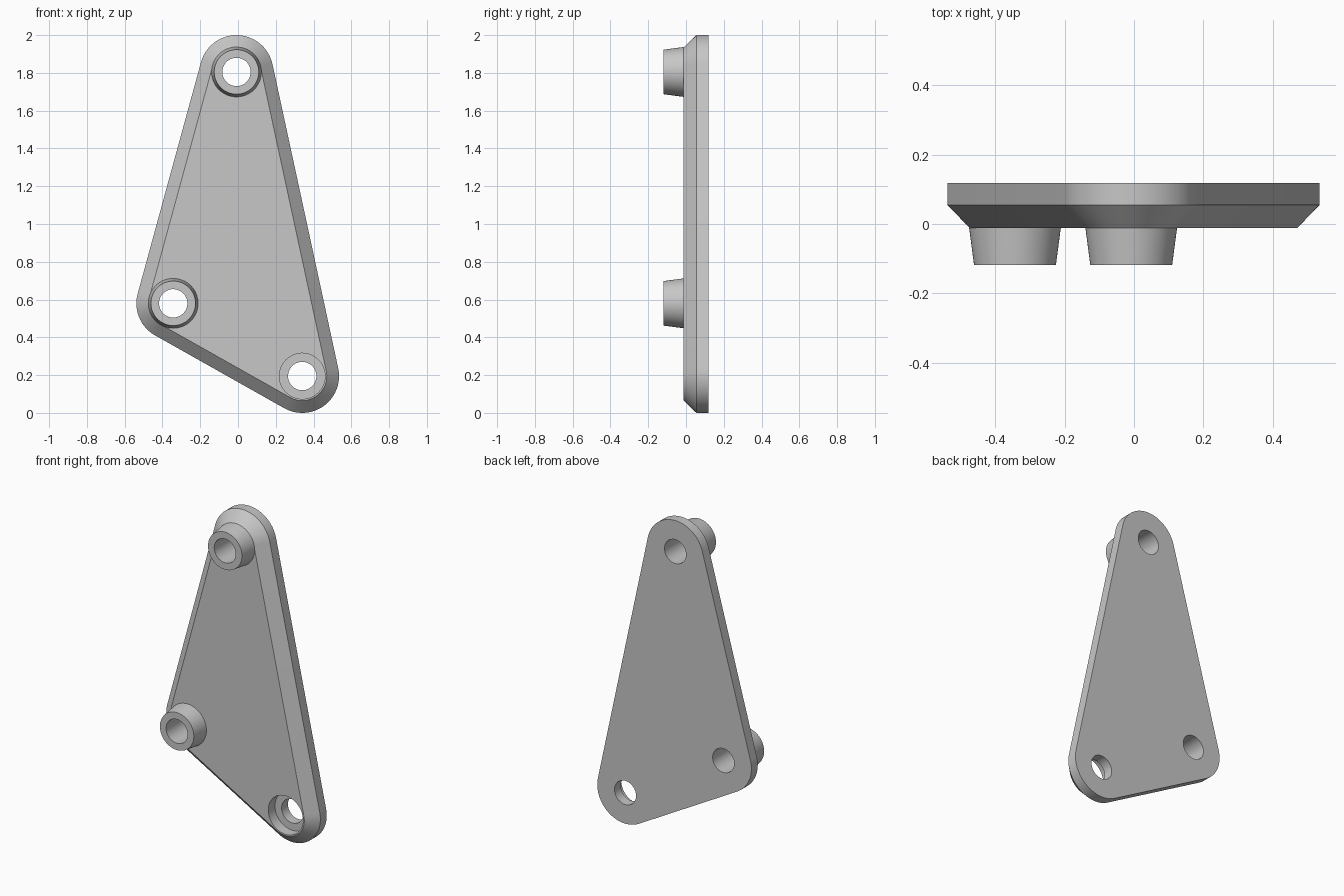
import bpy, bmesh, math
from mathutils import Vector

if "Cube" in bpy.data.objects:
    bpy.data.objects.remove(bpy.data.objects["Cube"], do_unlink=True)

# Corner centres (x, z), counter-clockwise from the front
LEFT_LOW, RIGHT_LOW, TOP = (Vector(c) for c in ((-0.343, 0.58), (0.34, 0.195), (-0.008, 1.805)))
CORNERS = [LEFT_LOW, RIGHT_LOW, TOP]
BACK, EDGE, FRONT, TIP = 0.118, 0.055, -0.012, -0.118
OUTER, INSET, HOLE, RECESS = 0.195, 0.13, 0.075, 0.121

GREY = (0.57, 0.57, 0.57, 1)
grey = bpy.data.materials.new("light grey")
grey.use_nodes = True
grey.diffuse_color = GREY
grey.node_tree.nodes["Principled BSDF"].inputs["Base Color"].default_value = GREY


def loft(name, sections, caps=True):
    """Skin matching (outline, y) sections, optionally closing both ends."""
    bm = bmesh.new()
    rings = [[bm.verts.new((p.x, y, p.y)) for p in outline] for outline, y in sections]
    for a, b in zip(rings, rings[1:]):
        for i in range(len(a)):
            j = (i + 1) % len(a)
            bm.faces.new((a[i], a[j], b[j], b[i]))
    if caps:
        bm.faces.new(rings[0])
        bm.faces.new(rings[-1])
    bmesh.ops.recalc_face_normals(bm, faces=bm.faces)
    mesh = bpy.data.meshes.new(name)
    bm.to_mesh(mesh)
    bm.free()
    mesh.materials.append(grey)
    obj = bpy.data.objects.new(name, mesh)
    bpy.context.collection.objects.link(obj)
    return obj


def arc(centre, radius, start, sweep, count):
    return [centre + radius * Vector((math.cos(start + sweep * i / count),
                                      math.sin(start + sweep * i / count)))
            for i in range(count + 1)]


def circle(centre, radius):
    return arc(centre, radius, 0, math.tau, 64)[:-1]


def rounded_triangle(radius):
    """Arcs about each corner, swept between the outward normals of its two sides."""
    points = []
    for i, c in enumerate(CORNERS):
        before, after = c - CORNERS[i - 1], CORNERS[(i + 1) % 3] - c
        start = math.atan2(-before.x, before.y)
        end = math.atan2(-after.x, after.y)
        points += arc(c, radius, start, (end - start) % math.tau, 24)
    return points


def smooth(obj):
    bpy.ops.object.select_all(action='DESELECT')
    obj.select_set(True)
    bpy.context.view_layer.objects.active = obj
    bpy.ops.object.shade_smooth_by_angle(angle=math.radians(30))


# Chamfered plate
plate = loft("plate", [(rounded_triangle(OUTER), BACK), (rounded_triangle(OUTER), EDGE),
                       (rounded_triangle(INSET), FRONT)])

# Through holes and the round recess around the lower right hole
cutters = [loft("hole_cutter", [(circle(c, HOLE), BACK + 0.1), (circle(c, HOLE), TIP - 0.1)])
           for c in CORNERS]
cutters.append(loft("recess_cutter", [(circle(RIGHT_LOW, RECESS), EDGE),
                                      (circle(RIGHT_LOW, RECESS), TIP)]))
bpy.context.view_layer.objects.active = plate
for cutter in cutters:
    mod = plate.modifiers.new("cut", 'BOOLEAN')
    mod.operation, mod.solver, mod.object = 'DIFFERENCE', 'EXACT', cutter
    bpy.ops.object.modifier_apply(modifier=mod.name)
    bpy.data.objects.remove(cutter, do_unlink=True)
smooth(plate)

# Tapered hollow bosses, open where they meet the plate
for name, c in (("top_boss", TOP), ("lower_boss", LEFT_LOW)):
    smooth(loft(name, [(circle(c, HOLE), FRONT), (circle(c, HOLE), TIP),
                       (circle(c, 0.118), TIP), (circle(c, 0.132), FRONT)], caps=False))
